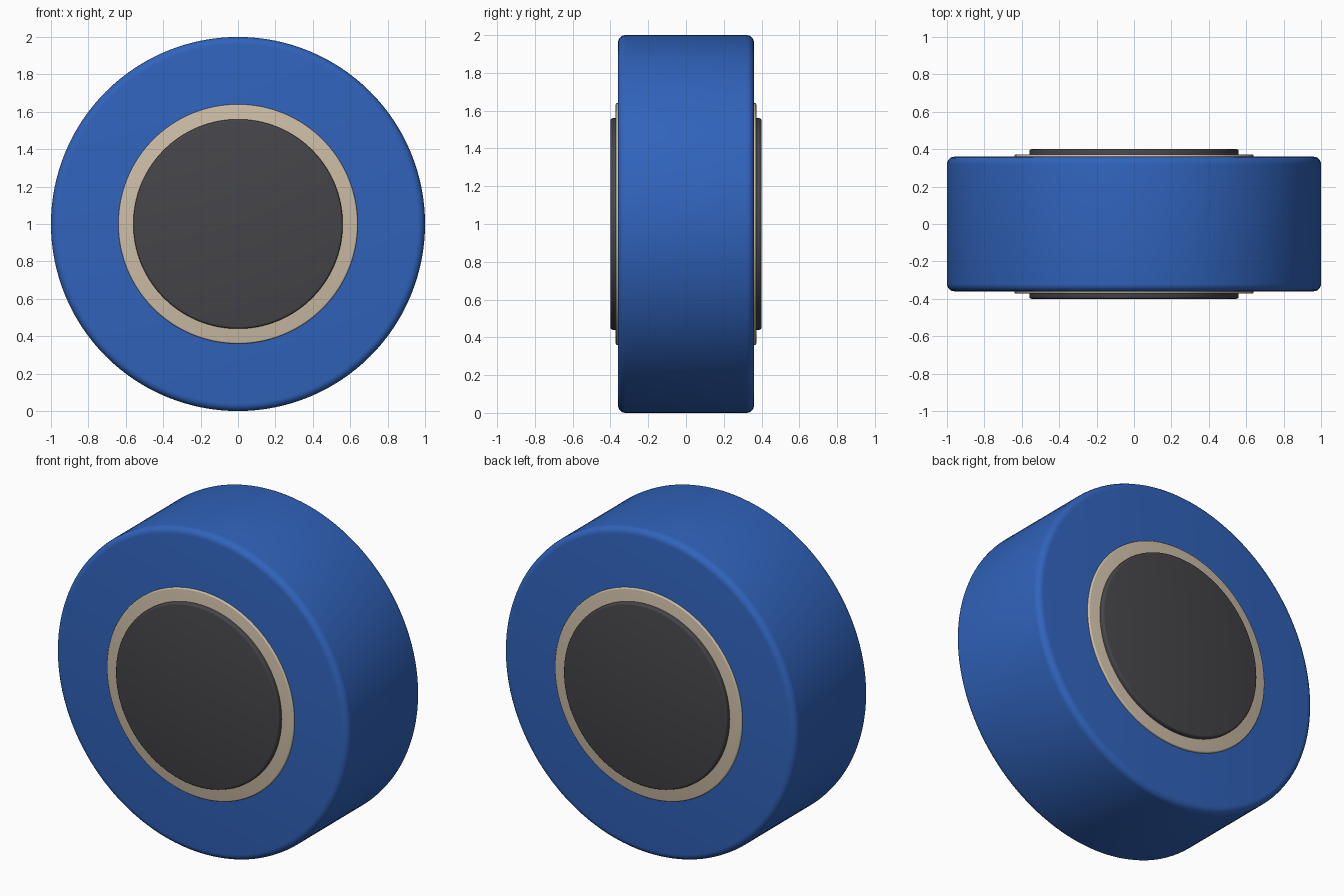
import bpy
import math

cube = bpy.data.objects.get("Cube")
if cube:
    bpy.data.objects.remove(cube, do_unlink=True)


def material(name, rgb):
    mat = bpy.data.materials.new(name)
    mat.use_nodes = True
    color = (*rgb, 1.0)
    mat.diffuse_color = color
    mat.node_tree.nodes["Principled BSDF"].inputs["Base Color"].default_value = color
    return mat


def disc(name, radius, half_width, bevel, segments, mat):
    """Rounded cylinder with its axle along y, centred on the wheel."""
    bpy.ops.mesh.primitive_cylinder_add(
        vertices=128, radius=radius, depth=2 * half_width,
        location=(0, 0, 1), rotation=(math.pi / 2, 0, 0))
    obj = bpy.context.object
    obj.name = name
    obj.data.materials.append(mat)
    mod = obj.modifiers.new("rounded_rim", "BEVEL")
    mod.width = bevel
    mod.segments = segments
    mod.limit_method = "ANGLE"
    mod.angle_limit = math.radians(40)
    bpy.ops.object.modifier_apply(modifier=mod.name)
    bpy.ops.object.shade_smooth_by_angle(angle=math.radians(35))
    return obj


blue = material("blue_rubber", (0.03, 0.125, 0.5))
beige = material("beige_metal", (0.61, 0.51, 0.38))
dark = material("dark_grey", (0.06, 0.06, 0.068))

# Tyre, raised collar on both sides, and hub through the middle
disc("tyre", 1.0, 0.36, 0.04, 5, blue)
disc("collar", 0.64, 0.372, 0.008, 3, beige)
disc("hub", 0.56, 0.4, 0.012, 3, dark)
